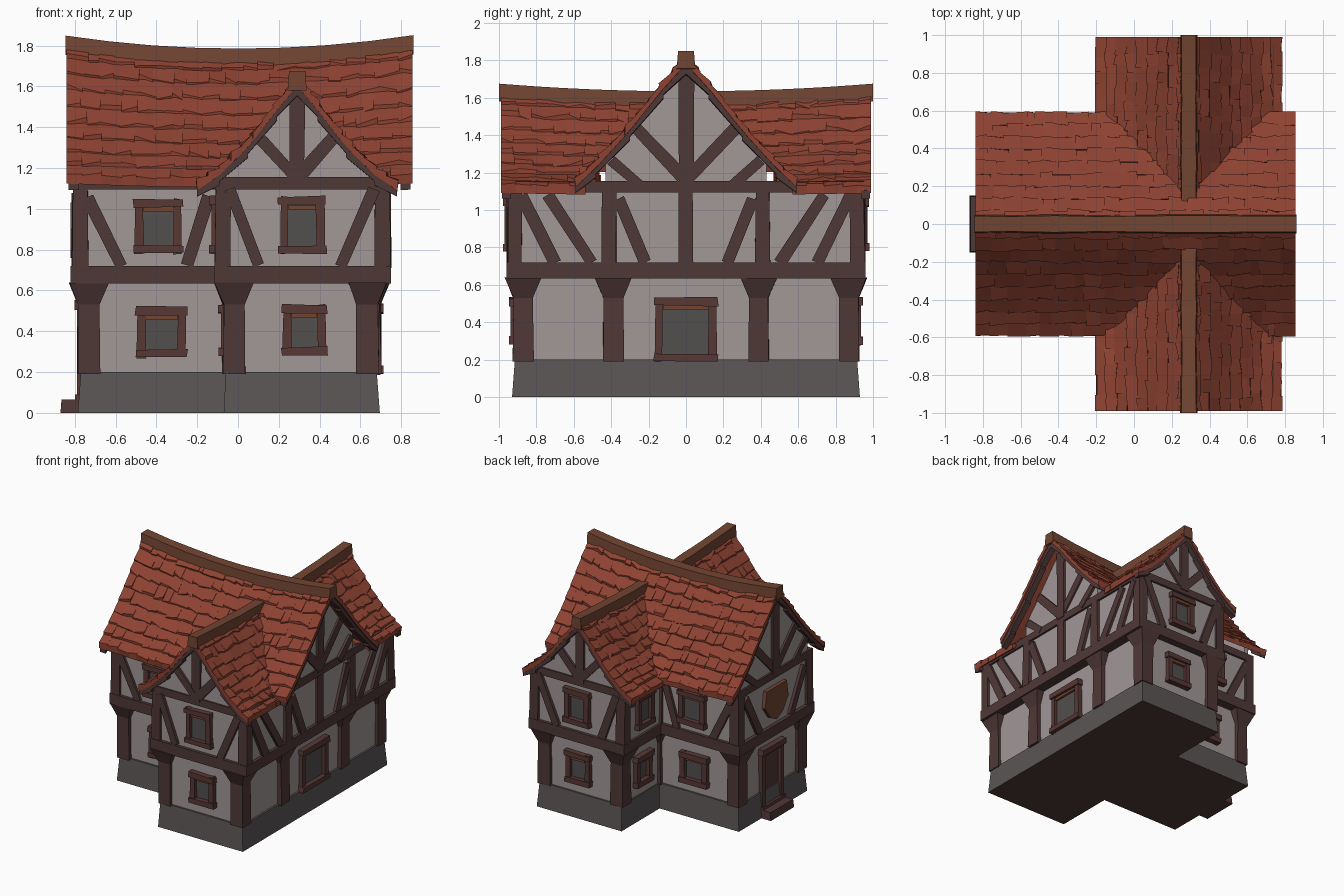
import bpy, bmesh, random
from mathutils import Vector

if "Cube" in bpy.data.objects:
    bpy.data.objects.remove(bpy.data.objects["Cube"])

random.seed(4)
rnd = random.uniform


def material(name, r, g, b):
    m = bpy.data.materials.new(name)
    m.diffuse_color = (r, g, b, 1)
    m.use_nodes = True
    m.node_tree.nodes["Principled BSDF"].inputs["Base Color"].default_value = m.diffuse_color
    return m


TILE = material("red roof tile", 0.27, 0.055, 0.032)
RIDGE = material("ridge brown", 0.17, 0.06, 0.032)
TIMBER = material("dark timber", 0.078, 0.04, 0.038)
PLASTER = material("grey plaster", 0.36, 0.31, 0.31)
STONE = material("foundation stone", 0.105, 0.092, 0.092)
FRAME = material("window frame brown", 0.095, 0.04, 0.035)
GLASS = material("window grey", 0.085, 0.077, 0.077)

parts = {}


def solid(name, mat, A, B):
    """Closed solid between two matching rings of points."""
    if name not in parts:
        parts[name] = (bmesh.new(), mat)
    bm = parts[name][0]
    a = [bm.verts.new(p) for p in A]
    b = [bm.verts.new(p) for p in B]
    n = len(a)
    bm.faces.new(a[::-1])
    bm.faces.new(b)
    for i in range(n):
        j = (i + 1) % n
        bm.faces.new((a[i], a[j], b[j], b[i]))


def cross(x0, xw, x1, ym, yw):
    """Plan of the house: main body plus a cross wing."""
    return [(x0, -ym), (xw, -ym), (xw, -yw), (x1, -yw),
            (x1, yw), (xw, yw), (xw, ym), (x0, ym)]


def storey(name, mat, low, high, z0, z1):
    solid(name, mat, [(x, y, z0) for x, y in low], [(x, y, z1) for x, y in high])


def plank(name, mat, wall, a, b, w, depth=0.022, rough=0.005):
    """Rough-hewn board on a wall from a to b (u, z)."""
    a, b = Vector(a), Vector(b)
    d = (b - a).normalized()
    n = Vector((-d.y, d.x)) * w / 2
    q = [p + Vector((rnd(-rough, rough), rnd(-rough, rough)))
         for p in (a - n, b - n, b + n, a + n)]
    out = depth + rnd(-0.003, 0.003)
    solid(name, mat, [wall(p.x, p.y, -0.02) for p in q], [wall(p.x, p.y, out) for p in q])


def opening(name, wall, u, z0, z1, w, fill=GLASS):
    """Framed window or door with a recessed panel."""
    h, f = w / 2, 0.042
    plank(name + "_panel", fill, wall, (u, z0 + .01), (u, z1 - .01), w - .03, 0.008, 0)
    for s in (-1, 1):
        plank(name + "_frame", FRAME, wall, (u + s * (h - f / 2), z0), (u + s * (h - f / 2), z1), f, 0.035)
    plank(name + "_frame", FRAME, wall, (u - h - .008, z0 + f / 2), (u + h + .008, z0 + f / 2), f, 0.045)
    plank(name + "_frame", FRAME, wall, (u - h - .008, z1 - f / 2), (u + h + .008, z1 - f / 2), f, 0.045)
    plank(name + "_lintel_trim", RIDGE, wall, (u - h + f, z1 - f - .01), (u + h - f, z1 - f - .01), 0.022, 0.03, 0)


def post(x, y, z0, z1, r, flare=0.0):
    """Square post, optionally with a flared bracket head."""
    def ring(z, k):
        return [(x + i * k + rnd(-.004, .004), y + j * k + rnd(-.004, .004), z)
                for i, j in ((-1, -1), (1, -1), (1, 1), (-1, 1))]
    zs = z1 - 0.11 if flare else z1
    neck = ring(zs, r)
    solid("posts", TIMBER, ring(z0, r * 1.06), neck)
    if flare:
        solid("posts", TIMBER, neck, ring(z1, r + flare))


# Foundation, storeys and timber bands
storey("foundation", STONE, cross(-.785, -.07, .695, .44, .93), cross(-.77, -.06, .68, .425, .915), 0, .2)
storey("ground_floor_walls", PLASTER, *[cross(-.755, -.05, .665, .41, .9)] * 2, .19, .65)
storey("upper_floor_walls", PLASTER, *[cross(-.79, -.095, .725, .46, .935)] * 2, .65, 1.13)
storey("floor_band", TIMBER, *[cross(-.82, -.115, .75, .485, .96)] * 2, .635, .72)
storey("eave_band", TIMBER, *[cross(-.81, -.11, .742, .478, .952)] * 2, 1.095, 1.155)

# Corner and intermediate posts
for s in (-1, 1):
    for x, y in ((-.73, .385), (-.02, .87), (.635, .87), (.645, .39), (-.02, .385)):
        post(x, s * y, .19, .64, .052, .045)
    for x, y in ((-.77, .44), (-.075, .915), (.705, .915), (.71, .41), (-.075, .44)):
        post(x, s * y, .71, 1.1, .037)

# Front and back: windows and braces
for s, side in ((-1, "front"), (1, "back")):
    wing_g = lambda u, z, d: (u, s * (.9 + d), z)
    wing_u = lambda u, z, d: (u, s * (.935 + d), z)
    main_g = lambda u, z, d: (u, s * (.41 + d), z)
    main_u = lambda u, z, d: (u, s * (.46 + d), z)
    inner_g = lambda u, z, d: (-.05 - d, u, z)
    inner_u = lambda u, z, d: (-.095 - d, u, z)
    opening(side + "_wing_window", wing_g, .325, .28, .53, .21)
    opening(side + "_wing_window", wing_u, .315, .78, 1.06, .22)
    opening(side + "_main_window", main_g, -.375, .27, .52, .24)
    opening(side + "_main_window", main_u, -.39, .78, 1.05, .23)
    opening(side + "_inner_window", inner_g, s * .65, .28, .53, .2)
    opening(side + "_inner_window", inner_u, s * .69, .78, 1.06, .2)
    for wall, a, b in ((wing_u, (-.04, 1.1), (.1, .72)), (wing_u, (.67, 1.1), (.5, .72)),
                       (main_u, (-.74, 1.06), (-.57, .72)), (main_u, (-.14, 1.06), (-.25, .72))):
        plank("wall_braces", TIMBER, wall, a, b, .06)
    # wing gable timbers
    plank("gable_timbers", TIMBER, wing_u, (.29, 1.13), (.29, 1.56), .075)
    for k in (-1, 1):
        plank("gable_timbers", TIMBER, wing_u, (.29 + k * .02, 1.17), (.29 + k * .19, 1.36), .06)

# Right and left ends
right_g = lambda u, z, d: (.665 + d, u, z)
right_u = lambda u, z, d: (.725 + d, u, z)
left_g = lambda u, z, d: (-.755 - d, u, z)
left_u = lambda u, z, d: (-.79 - d, u, z)
opening("right_doorway", right_g, 0, .19, .53, .33)
opening("left_door", left_g, 0, .05, .55, .28, TIMBER)
solid("door_step", TIMBER, [(-.87, -.15, 0), (-.76, -.15, 0), (-.76, .15, 0), (-.87, .15, 0)],
      [(-.865, -.145, .065), (-.76, -.145, .065), (-.76, .145, .065), (-.865, .145, .065)])
shield = [(-.13, 1.03), (.13, 1.03), (.15, .9), (.08, .8), (0, .76), (-.08, .8), (-.15, .9)]
solid("left_shield_panel", RIDGE, [left_u(u, z, -.01) for u, z in shield],
      [left_u(u, z, .03) for u, z in shield])
plank("wall_braces", TIMBER, right_u, (0, .7), (0, 1.1), .08)
for s in (-1, 1):
    for a, b in (((.88, 1.08), (.7, .72)), ((.74, 1.08), (.5, .72)), ((.36, 1.06), (.22, .72))):
        plank("wall_braces", TIMBER, right_u, (s * a[0], a[1]), (s * b[0], b[1]), .065)
    plank("wall_braces", TIMBER, left_u, (s * .38, 1.06), (s * .2, .72), .06)
for wall in (right_u, left_u):
    plank("gable_timbers", TIMBER, wall, (0, 1.13), (0, 1.72), .08)
    for s in (-1, 1):
        plank("gable_timbers", TIMBER, wall, (s * .02, 1.18), (s * .27, 1.44), .065)
        plank("gable_timbers", TIMBER, wall, (s * .24, 1.13), (s * .4, 1.27), .055)

# Roofs: flared profile (distance from ridge, height), sagging along the ridge
MAIN = [(0, 1.75), (.12, 1.63), (.3, 1.42), (.48, 1.235), (.59, 1.14)]
WING = [(0, 1.60), (.1, 1.485), (.24, 1.315), (.38, 1.185), (.49, 1.115)]


def height(prof, d):
    d = abs(d)
    for (d0, z0), (d1, z1) in zip(prof, prof[1:]):
        if d <= d1 or d1 == prof[-1][0]:
            return z0 + (z1 - z0) * (d - d0) / (d1 - d0)


def roof(name, prof, t0, t1, put, sag, hidden, ends, cap_ranges, cap_w):
    reach, top = prof[-1][0], prof[0][1]

    def surf(t, d, off=0.0):
        z = height(prof, d)
        lift = sag * (t / t1) ** 2 * (0.25 + 0.75 * max(0, (z - 1.1) / (top - 1.1)))
        return Vector(put(t, d, z + lift + off))

    # overlapping uneven tiles
    rows, cols = 9, round((t1 - t0) / 0.085)
    for s in (-1, 1):
        for r in range(rows):
            cuts = [t0 + (t1 - t0) * (i + (rnd(-.3, .3) if 0 < i < cols else 0)) / cols for i in range(cols + 1)]
            da, db = reach * r / rows, reach * (r + 1) / rows
            for a, b in zip(cuts, cuts[1:]):
                if hidden((a + b) / 2, s * (da + db) / 2):
                    continue
                lip = [min(reach + .006, db + rnd(-.004, .018)) for _ in range(2)]
                up = [rnd(.004, .028) for _ in range(2)]
                solid(name + "_tiles", TILE,
                      [surf(a, s * da, -.035), surf(b, s * da, -.035), surf(b, s * db, -.035), surf(a, s * db, -.035)],
                      [surf(a, s * da), surf(b, s * da), surf(b, s * lip[1], up[1]), surf(a, s * lip[0], up[0])])
    for e, wall_t in ends:
        # plaster gable wall under the roof
        ds = [k * d for k, d in ((-1, .43), (-1, .3), (-1, .12), (1, 0), (1, .12), (1, .3), (1, .43))]
        rings = []
        for t in (wall_t, wall_t - 0.04 * (1 if wall_t > 0 else -1)):
            low = [Vector(put(t, d, 1.1)) for d in (ds[-1], ds[0])]
            rings.append([surf(t, d, -.03) for d in ds] + low)
        solid(name + "_gable_walls", PLASTER, *rings)
        # barge boards following the roof edge
        inn = e - 0.05 * (1 if e > 0 else -1)
        for s in (-1, 1):
            for (d0, _), (d1, _) in zip(prof, prof[1:]):
                solid(name + "_barge_boards", TIMBER,
                      [surf(e, s * d0, -.085), surf(inn, s * d0, -.085), surf(inn, s * d0, -.02), surf(e, s * d0, -.02)],
                      [surf(e, s * d1, -.065), surf(inn, s * d1, -.065), surf(inn, s * d1, -.02), surf(e, s * d1, -.02)])
    # ridge beam
    for a, b in cap_ranges:
        n = 8
        rings = []
        for i in range(n + 1):
            t = a + (b - a) * i / n
            z = surf(t, 0).z
            w = cap_w / 2 + rnd(-.003, .003)
            rings.append([put(t, d, z + o) for d, o in ((-w, -.06), (w, -.06), (w * .85, .035), (-w * .85, .035))])
        for p, q in zip(rings, rings[1:]):
            solid(name + "_ridge", RIDGE, p, q)


roof("main_roof", MAIN, -.84, .855, lambda t, d, z: (t, d, z), .065,
     lambda t, d: -.19 < t < .78 and height(MAIN, d) < height(WING, t - .29) - .07,
     ((-.83, -.795), (.845, .73)), ((-.845, .86),), .1)
roof("wing_roof", WING, -.99, .99, lambda t, d, z: (.29 + d, t, z), .04,
     lambda t, d: abs(t) < .57 and height(WING, d) < height(MAIN, t) - .06,
     ((-.985, -.94), (.985, .94)), ((-1, -.1), (.1, 1)), .09)

# Turn the collected solids into flat-shaded objects
for name, (bm, mat) in parts.items():
    bmesh.ops.recalc_face_normals(bm, faces=bm.faces)
    me = bpy.data.meshes.new(name)
    me.materials.append(mat)
    if name == "foundation":  # dark timber underside
        me.materials.append(TIMBER)
        for f in bm.faces:
            f.material_index = 1 if f.normal.z < -0.9 else 0
    bm.to_mesh(me)
    bm.free()
    bpy.context.collection.objects.link(bpy.data.objects.new(name, me))
